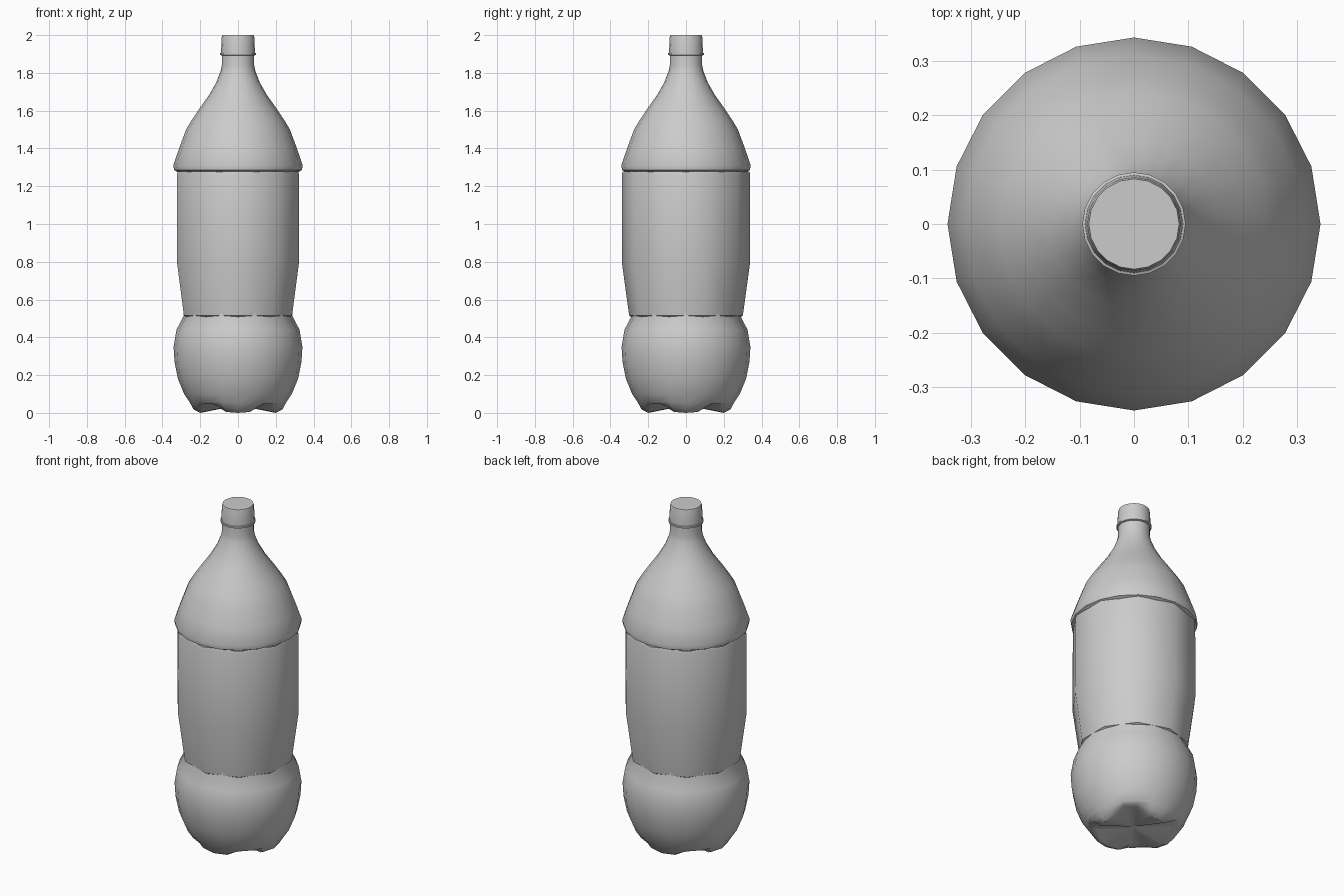
import bpy, bmesh
from math import cos, sin, pi, radians

if "Cube" in bpy.data.objects:
    bpy.data.objects.remove(bpy.data.objects["Cube"])


def finish(bm, name, angle):
    bmesh.ops.recalc_face_normals(bm, faces=bm.faces)
    me = bpy.data.meshes.new(name)
    bm.to_mesh(me)
    bm.free()
    ob = bpy.data.objects.new(name, me)
    bpy.context.collection.objects.link(ob)
    bpy.ops.object.select_all(action='DESELECT')
    ob.select_set(True)
    bpy.context.view_layer.objects.active = ob
    bpy.ops.object.shade_smooth_by_angle(angle=radians(angle))
    return ob


def add_ring(bm, r, z, n):
    # z may be a number or a function of the vertex index
    zf = z if callable(z) else (lambda i: z)
    return [bm.verts.new((r * cos(pi / 2 + 2 * pi * i / n),
                          r * sin(pi / 2 + 2 * pi * i / n), zf(i))) for i in range(n)]


def lathe(profile, n):
    bm = bmesh.new()
    rings = [add_ring(bm, r, z, n) for r, z in profile]
    for a, b in zip(rings, rings[1:]):
        for i in range(n):
            j = (i + 1) % n
            bm.faces.new((a[i], a[j], b[j], b[i]))
    return bm, rings


# base: four feet on the axes, grooves on the diagonals
def foot(low, high):
    return lambda i: high if i % 5 in (2, 3) else (low if i % 5 == 0 else low + 0.005)


# bottle body
bottle = [(0.20, foot(0.0, 0.05)), (0.235, foot(0.018, 0.048)), (0.255, 0.055),
          (0.285, 0.10), (0.318, 0.18), (0.336, 0.27), (0.341, 0.35),
          (0.326, 0.44), (0.287, 0.515), (0.315, 0.80), (0.319, 1.275),
          (0.338, 1.285), (0.343, 1.31), (0.312, 1.40), (0.275, 1.50),
          (0.245, 1.55), (0.205, 1.61), (0.155, 1.68), (0.115, 1.75),
          (0.092, 1.81), (0.086, 1.84), (0.086, 1.91)]
bm, rings = lathe(bottle, 20)
hub = bm.verts.new((0, 0, 0.04))
for i in range(20):
    bm.faces.new((hub, rings[0][(i + 1) % 20], rings[0][i]))
finish(bm, "bottle", 35)

# label sleeve, ten sided
bm, _ = lathe([(0.335, 1.278), (0.339, 1.265), (0.340, 0.80), (0.301, 0.515), (0.285, 0.505)], 10)
finish(bm, "label", 40)

# cap with tamper ring
bm, rings = lathe([(0.086, 1.892), (0.095, 1.895), (0.095, 1.904), (0.090, 1.906),
                   (0.086, 1.99), (0.083, 2.0)], 20)
bm.faces.new(rings[-1])
finish(bm, "cap", 35)
